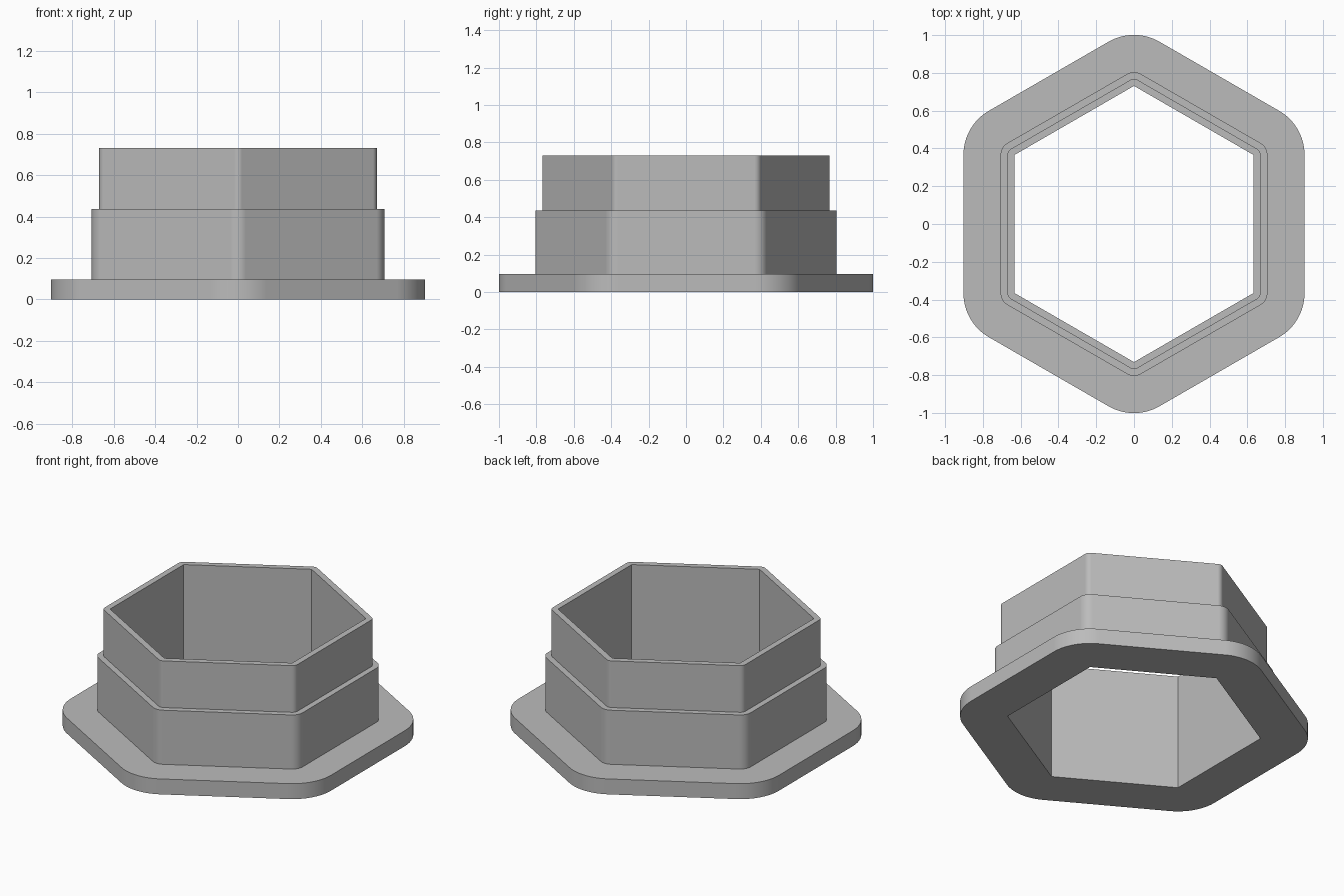
import bpy
import bmesh
from math import cos, sin, pi, radians

cube = bpy.data.objects.get("Cube")
if cube:
    bpy.data.objects.remove(cube, do_unlink=True)

BORE = 0.731      # centre-to-corner radius of the hexagonal hole
SEGMENTS = 16     # steps in each rounded corner
FLANGE, LOWER, UPPER = 0.27, 0.073, 0.037          # wall offsets from the hole
FLANGE_TOP, LOWER_TOP, UPPER_TOP = 0.097, 0.437, 0.73

grey = bpy.data.materials.new("plain grey")
grey.use_nodes = True
colour = (0.5, 0.5, 0.5, 1)
grey.diffuse_color = colour
grey.node_tree.nodes["Principled BSDF"].inputs["Base Color"].default_value = colour


def hexagon_ring(bm, offset, z):
    """Hexagon grown outward by offset, which rounds its corners."""
    ring = []
    for corner in range(6):
        middle = pi / 2 + corner * pi / 3
        for step in range(SEGMENTS + 1):
            a = middle + (step / SEGMENTS - 0.5) * pi / 3
            ring.append(bm.verts.new((BORE * cos(middle) + offset * cos(a),
                                      BORE * sin(middle) + offset * sin(a), z)))
    return ring


# Wall section: base, flange, lower collar, upper collar, back down the bore
section = [(0, 0), (FLANGE, 0), (FLANGE, FLANGE_TOP), (LOWER, FLANGE_TOP),
           (LOWER, LOWER_TOP), (UPPER, LOWER_TOP), (UPPER, UPPER_TOP), (0, UPPER_TOP)]

bm = bmesh.new()
rings = [hexagon_ring(bm, offset, z) for offset, z in section]
for k, ring in enumerate(rings):
    above = rings[(k + 1) % len(rings)]
    for i in range(len(ring)):
        j = (i + 1) % len(ring)
        bm.faces.new((ring[i], ring[j], above[j], above[i]))

# The bore has sharp corners, so its corner points merge into one
bmesh.ops.remove_doubles(bm, verts=bm.verts, dist=0.0001)
bmesh.ops.recalc_face_normals(bm, faces=bm.faces)

mesh = bpy.data.meshes.new("stepped_hexagonal_sleeve")
bm.to_mesh(mesh)
bm.free()
mesh.materials.append(grey)
sleeve = bpy.data.objects.new("stepped_hexagonal_sleeve", mesh)
bpy.context.collection.objects.link(sleeve)

# Smooth rounded corners, crisp steps and flat walls
bpy.ops.object.select_all(action='DESELECT')
sleeve.select_set(True)
bpy.context.view_layer.objects.active = sleeve
bpy.ops.object.shade_smooth_by_angle(angle=radians(30))
normals = sleeve.modifiers.new("flat_wall_normals", 'WEIGHTED_NORMAL')
normals.keep_sharp = True
